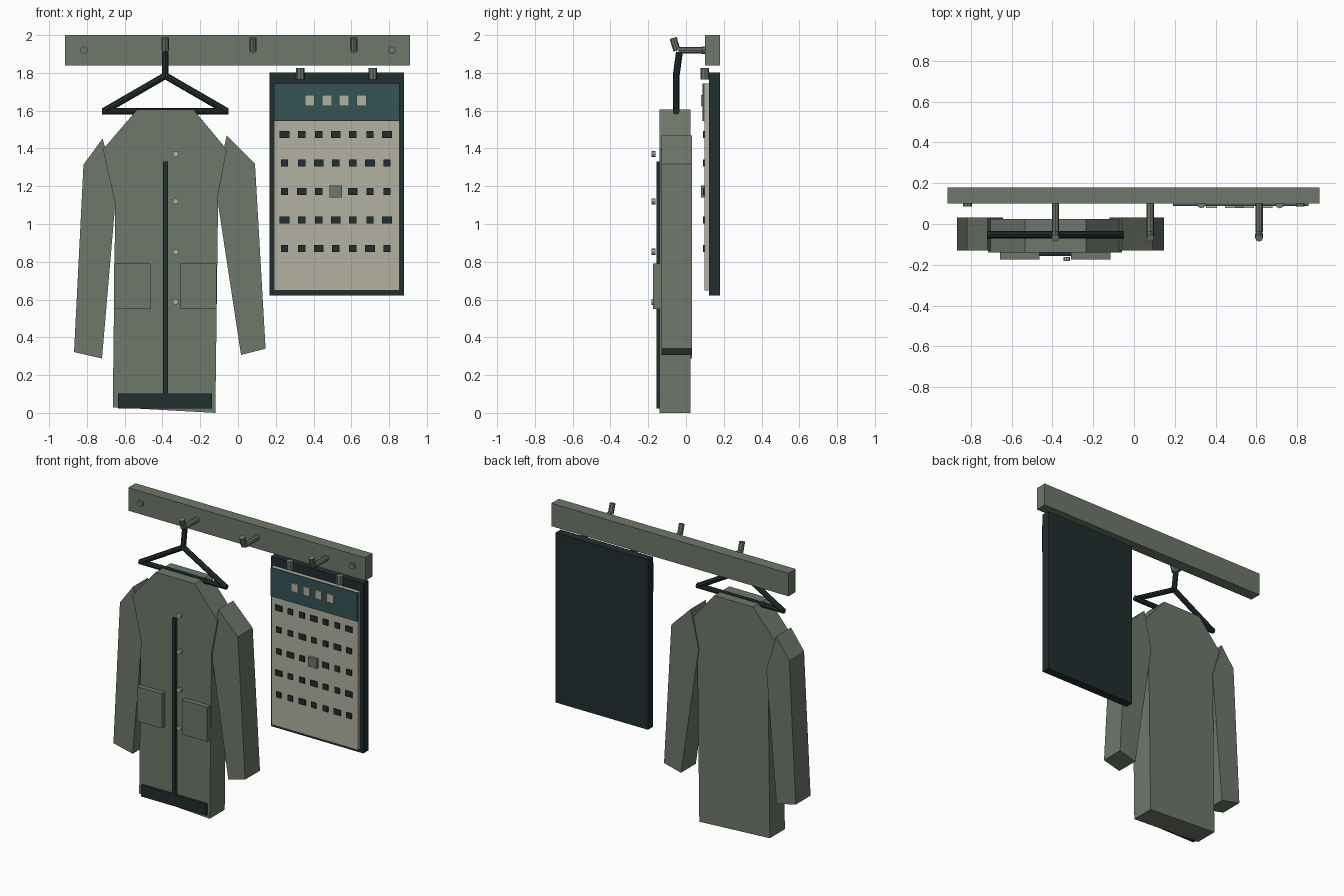
import bpy, bmesh, math
from mathutils import Vector

if "Cube" in bpy.data.objects:
    bpy.data.objects.remove(bpy.data.objects["Cube"])


def material(name, r, g, b):
    lin = [((c / 255 + 0.055) / 1.055) ** 2.4 for c in (r, g, b)]
    m = bpy.data.materials.new(name)
    m.diffuse_color = (*lin, 1)
    m.use_nodes = True
    m.node_tree.nodes["Principled BSDF"].inputs["Base Color"].default_value = m.diffuse_color
    return m


SAGE = material("sage grey", 110, 119, 106)
DARK = material("dark slate", 33, 46, 47)
CREAM = material("cream", 178, 177, 160)
TEAL = material("deep teal", 54, 84, 85)


def finish(name, bm, mat):
    bmesh.ops.recalc_face_normals(bm, faces=bm.faces)
    me = bpy.data.meshes.new(name)
    bm.to_mesh(me)
    bm.free()
    me.materials.append(mat)
    ob = bpy.data.objects.new(name, me)
    bpy.context.collection.objects.link(ob)
    return ob


def slab(name, outline, y0, y1, mat):
    """Front outline (x, z) extruded from y0 to y1."""
    bm = bmesh.new()
    face = bm.faces.new([bm.verts.new((x, y0, z)) for x, z in outline])
    ext = bmesh.ops.extrude_face_region(bm, geom=[face])
    verts = [v for v in ext["geom"] if isinstance(v, bmesh.types.BMVert)]
    bmesh.ops.translate(bm, verts=verts, vec=(0, y1 - y0, 0))
    return finish(name, bm, mat)


def box(name, x0, x1, y0, y1, z0, z1, mat):
    return slab(name, [(x0, z0), (x1, z0), (x1, z1), (x0, z1)], y0, y1, mat)


def rod(name, a, b, r, mat, sides=8):
    a, b = Vector(a), Vector(b)
    bm = bmesh.new()
    bmesh.ops.create_cone(bm, cap_ends=True, segments=sides, radius1=r, radius2=r,
                          depth=(b - a).length)
    bm.transform((b - a).to_track_quat('Z', 'Y').to_matrix().to_4x4())
    bmesh.ops.translate(bm, verts=bm.verts, vec=(a + b) / 2)
    return finish(name, bm, mat)


# Wall rail with screws and pegs
box("rail", -0.915, 0.91, 0.10, 0.18, 1.84, 2.0, SAGE)
for x in (-0.816, 0.815):
    rod("rail_screw", (x, 0.11, 1.92), (x, 0.085, 1.92), 0.021, SAGE)
for x in (-0.385, 0.08, 0.613):
    rod("peg", (x, 0.11, 1.92), (x, -0.04, 1.92), 0.018, SAGE)
    rod("peg_tip", (x, -0.048, 1.918), (x, -0.068, 1.985), 0.019, SAGE)

# Hanger
apex, left, right = (-0.385, -0.052, 1.785), (-0.705, -0.052, 1.6), (-0.065, -0.052, 1.6)
rod("hanger_hook", (-0.385, -0.035, 1.91), apex, 0.018, DARK)
rod("hanger_arm", apex, left, 0.018, DARK)
rod("hanger_arm", apex, right, 0.018, DARK)
rod("hanger_bar", (-0.72, -0.052, 1.597), (-0.05, -0.052, 1.597), 0.018, DARK)

# Coat body and sleeves
slab("coat_body", [(-0.535, 1.605), (-0.235, 1.605), (-0.06, 1.395), (-0.105, 1.155),
                   (-0.12, 0.0), (-0.663, 0.03), (-0.65, 1.105), (-0.715, 1.395)],
     -0.14, 0.025, SAGE)
slab("left_sleeve", [(-0.717, 1.452), (-0.818, 1.315), (-0.868, 0.322),
                     (-0.72, 0.288), (-0.642, 1.2)], -0.13, 0.033, SAGE)
slab("right_sleeve", [(-0.06, 1.468), (0.09, 1.318), (0.146, 0.34),
                      (0.016, 0.307), (-0.12, 1.2)], -0.13, 0.033, SAGE)

# Coat trim
box("placket", -0.398, -0.37, -0.157, -0.135, 0.06, 1.33, DARK)
box("hem_band", -0.636, -0.137, -0.157, -0.135, 0.024, 0.103, DARK)
for x in (-0.657, -0.308):
    box("pocket", x, x + 0.193, -0.174, -0.135, 0.55, 0.79, SAGE)
for z in (1.37, 1.12, 0.853, 0.588):
    rod("button", (-0.33, -0.162, z), (-0.33, -0.182, z), 0.016, CREAM)

# Calendar board
box("calendar_backing", 0.167, 0.88, 0.122, 0.18, 0.622, 1.803, DARK)
box("calendar_page", 0.19, 0.855, 0.098, 0.125, 0.647, 1.745, CREAM)
box("calendar_header", 0.19, 0.855, 0.088, 0.11, 1.545, 1.745, TEAL)
for x in (0.33, 0.714):
    rod("calendar_clip", (x, 0.10, 1.765), (x, 0.10, 1.825), 0.023, SAGE)
for i in range(4):
    x = 0.38 + i * 0.091
    box("header_square", x - 0.026, x + 0.026, 0.079, 0.089, 1.625, 1.684, CREAM)

# Day marks, every third one wider, with one highlighted day in the middle
for row in range(5):
    for col in range(7):
        x, z = 0.247 + col * 0.0902, 1.473 - row * 0.1505
        if (row, col) == (2, 3):
            box("marked_day", x - 0.033, x + 0.033, 0.079, 0.1, z - 0.033, z + 0.033, SAGE)
            continue
        w = 0.026 if (row * 7 + col) % 3 == 0 else 0.019
        box("day_mark", x - w, x + w, 0.09, 0.1, z - 0.019, z + 0.019, DARK)
